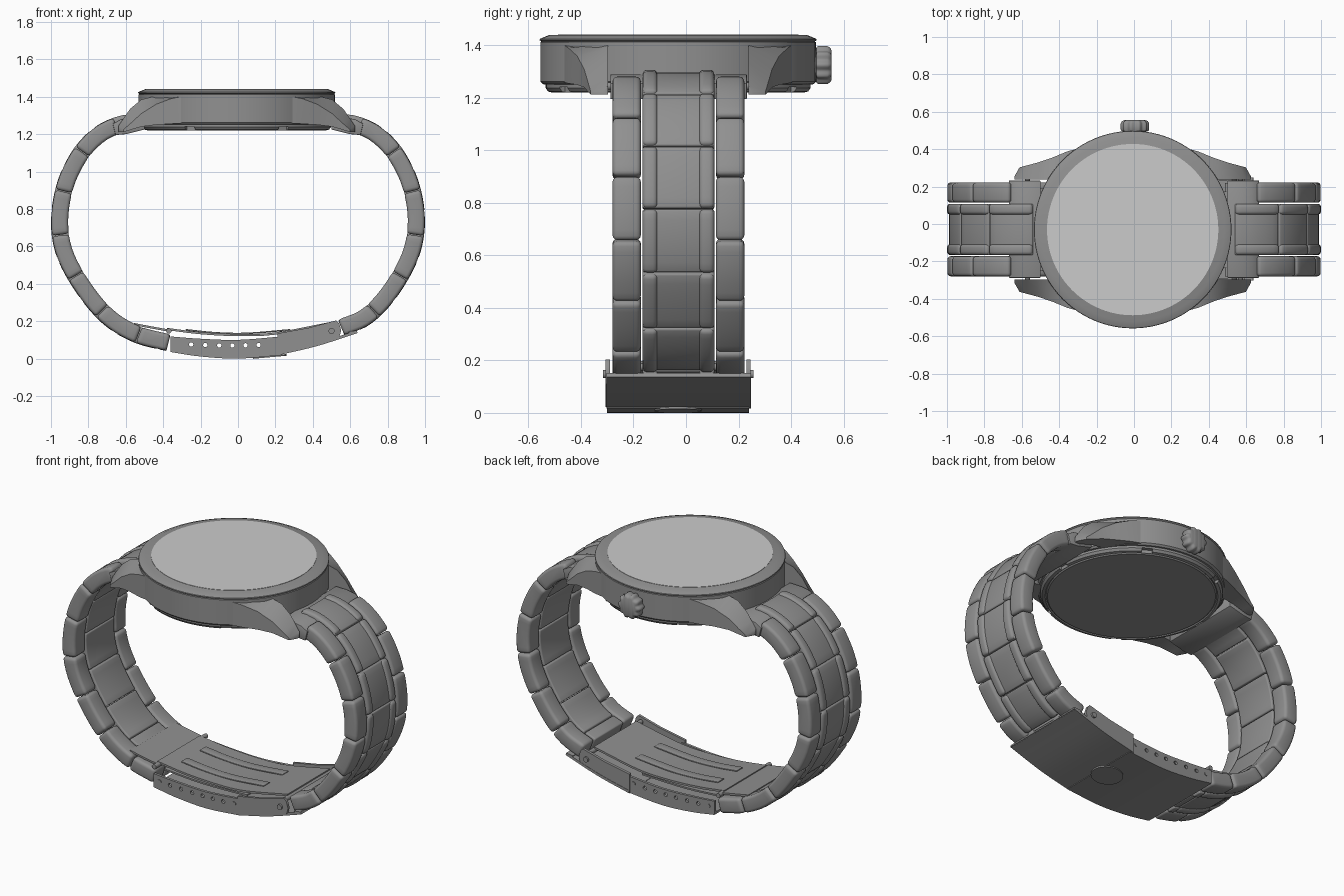
import bpy, bmesh, math
from mathutils import Vector, Matrix

if "Cube" in bpy.data.objects:
    bpy.data.objects.remove(bpy.data.objects["Cube"])

CX, CY = -0.007, -0.03      # case centre
parts = []


def material(name, value):
    m = bpy.data.materials.new(name)
    m.use_nodes = True
    col = (value, value, value, 1)
    m.diffuse_color = col
    m.node_tree.nodes["Principled BSDF"].inputs["Base Color"].default_value = col
    return m


METAL = material("grey metal", 0.28)
GLASS = material("pale glass", 0.6)


def finish(bm, name, mat=METAL, bevel=0.0, segs=3):
    bmesh.ops.recalc_face_normals(bm, faces=bm.faces[:])
    if bevel:
        edges = [e for e in bm.edges if e.calc_face_angle(0) > 0.7]
        bmesh.ops.bevel(bm, geom=edges, offset=bevel, offset_type='OFFSET',
                        segments=segs, profile=0.5, affect='EDGES', clamp_overlap=True)
    me = bpy.data.meshes.new(name)
    bm.to_mesh(me)
    bm.free()
    me.materials.append(mat)
    ob = bpy.data.objects.new(name, me)
    bpy.context.scene.collection.objects.link(ob)
    parts.append(ob)
    return ob


def prism(name, pts, y0, y1, bevel=0.0, segs=3):
    """Side profile (x, z) extruded across the strap."""
    bm = bmesh.new()
    face = bm.faces.new([bm.verts.new((x, y0, z)) for x, z in pts])
    new = bmesh.ops.extrude_face_region(bm, geom=[face])["geom"]
    bmesh.ops.translate(bm, vec=(0, y1 - y0, 0),
                        verts=[v for v in new if isinstance(v, bmesh.types.BMVert)])
    return finish(bm, name, METAL, bevel, segs)


def lathe(name, profile, mat=METAL, steps=96):
    bm = bmesh.new()
    vs = [bm.verts.new((r, 0, z)) for r, z in profile]
    es = [bm.edges.new(p) for p in zip(vs, vs[1:])]
    bmesh.ops.spin(bm, geom=vs + es, cent=(0, 0, 0), axis=(0, 0, 1),
                   angle=math.tau, steps=steps, use_duplicate=False)
    bmesh.ops.remove_doubles(bm, verts=bm.verts[:], dist=1e-4)
    ob = finish(bm, name, mat)
    ob.location = (CX, CY, 0)
    return ob


def smooth_path(pts, n=10):
    """Catmull-Rom curve through the points."""
    p = [Vector(q) for q in pts]
    p = [2 * p[0] - p[1]] + p + [2 * p[-1] - p[-2]]
    out = []
    for a, b, c, d in zip(p, p[1:], p[2:], p[3:]):
        for i in range(n):
            t = i / n
            out.append(0.5 * (2 * b + (c - a) * t + (2 * a - 5 * b + 4 * c - d) * t * t
                              + (3 * b - a - 3 * c + d) * t ** 3))
    return out + [p[-2]]


def cylinders(name, places, radius, depth, segs=20):
    """Round pins lying across the strap."""
    bm = bmesh.new()
    for x, y, z in places:
        m = Matrix.Translation((x, y, z)) @ Matrix.Rotation(math.pi / 2, 4, 'X')
        bmesh.ops.create_cone(bm, cap_ends=True, segments=segs, radius1=radius,
                              radius2=radius, depth=depth, matrix=m)
    return finish(bm, name)


def cut(target, cutter):
    parts.remove(cutter)
    mod = target.modifiers.new("cut", 'BOOLEAN')
    mod.operation = 'DIFFERENCE'
    mod.object = cutter
    mod.solver = 'EXACT'
    cutter.hide_render = True
    cutter.display_type = 'WIRE'
    cutter.hide_set(True)


# Case, bezel, back and glass
lathe("case_body", [(0, 1.25), (.495, 1.25), (.515, 1.252), (.525, 1.262),
                    (.525, 1.412), (.519, 1.415), (0, 1.415)])
lathe("bezel", [(0, 1.414), (.52, 1.414), (.528, 1.42), (.526, 1.425), (.49, 1.44), (0, 1.44)])
lathe("glass", [(0, 1.437), (.458, 1.437), (.458, 1.442), (0, 1.442)], GLASS)
back = lathe("back_cover", [(0, 1.27), (.505, 1.27), (.505, 1.238), (.495, 1.224),
                            (.478, 1.22), (.472, 1.226), (.465, 1.22), (0, 1.22)])
bm = bmesh.new()
for k in range(6):
    a = math.radians(60 * k)
    bmesh.ops.create_cube(bm, size=1, matrix=Matrix.Rotation(a, 4, 'Z')
                          @ Matrix.Translation((.505, 0, 1.228)) @ Matrix.Diagonal((.05, .06, .026, 1)))
notches = finish(bm, "notch_cutter")
notches.location = (CX, CY, 0)
cut(back, notches)

# Lugs: x, outer y, outer top z, inner top z, bottom z
LUG = [(.27, .44, 1.405, 1.412, 1.26), (.35, .418, 1.39, 1.41, 1.255),
       (.43, .385, 1.36, 1.405, 1.25), (.51, .358, 1.31, 1.385, 1.24),
       (.57, .342, 1.255, 1.335, 1.222), (.605, .333, 1.225, 1.285, 1.212),
       (.632, .285, 1.222, 1.245, 1.212)]
for sx, sy, label in [(1, -1, "front_left"), (-1, -1, "front_right"),
                      (1, 1, "back_left"), (-1, 1, "back_right")]:
    bm = bmesh.new()
    rings = [[bm.verts.new((CX + sx * x, CY + sy * y, z))
              for y, z in ((.268, zb), (yo, zb), (yo, zo), (.268, zi))]
             for x, yo, zo, zi, zb in LUG]
    for a, b in zip(rings, rings[1:]):
        for i in range(4):
            j = (i + 1) % 4
            bm.faces.new((a[i], a[j], b[j], b[i]))
    bm.faces.new(rings[0])
    bm.faces.new(rings[-1])
    finish(bm, "lug_" + label)

# Fluted crown on the back side
bm = bmesh.new()
rings = []
for y, s in [(.46, .6), (.492, .6), (.497, .95), (.505, 1), (.538, 1), (.55, .9), (.555, .75)]:
    rings.append([])
    for i in range(80):
        a = math.tau * i / 80
        r = s * (.071 + .005 * math.cos(10 * a))
        rings[-1].append(bm.verts.new((.005 + r * math.cos(a), y, 1.325 + r * math.sin(a))))
for a, b in zip(rings, rings[1:]):
    for i in range(80):
        bm.faces.new((a[i], a[i - 1], b[i - 1], b[i]))
bm.faces.new(rings[0])
bm.faces.new(rings[-1])
finish(bm, "crown")

# Bracelet links along each half of the loop
TOP = [(.53, 1.262), (.63, 1.25), (.74, 1.198), (.84, 1.095), (.92, .935), (.953, .74)]
HALVES = {"left": (1, TOP + [(.92, .55), (.81, .355), (.685, .225), (.55, .165)]),
          "right": (-1, TOP + [(.925, .56), (.82, .37), (.69, .22), (.54, .13), (.37, .085)])}
PITCH = 0.235

for side, (sx, pts) in HALVES.items():
    path = smooth_path(pts)
    dist = [0]
    for a, b in zip(path, path[1:]):
        dist.append(dist[-1] + (b - a).length)
    total = dist[-1]

    def at(s):
        i = max(k for k in range(len(path) - 1) if dist[k] <= s + 1e-6)
        d = (path[i + 1] - path[i]).normalized()
        return path[i] + d * (s - dist[i]), Vector((-d.y, d.x))

    def link(name, s0, s1, y0, y1, out, inn, bevel):
        samples = [at(s0 + (s1 - s0) * k / 6) for k in range(7)]
        outer = [p + n * out for p, n in samples]
        inner = [p - n * inn for p, n in reversed(samples)]
        prism(name, [(sx * p.x, p.y) for p in outer + inner], y0, y1, bevel)

    def row(first):
        s = first
        while s < total - 0.04:
            yield max(s, 0) + .002, min(s + PITCH, total) - .002
            s += PITCH

    for k, (a, b) in enumerate(row(0.12)):
        for label, y0, y1 in (("front", -.28, -.172), ("back", .114, .222)):
            link(f"{side}_{label}_link_{k}", a, b, y0, y1, .045, .045, .018)
    for k, (a, b) in enumerate(row(0.005)):
        link(f"{side}_centre_link_{k}", a, b, -.166, .108, .036, .043, .008)
        for label, y0, y1 in (("front", -.166, -.108), ("back", .05, .108)):
            link(f"{side}_{label}_rib_{k}", a, b, y0, y1, .047, .03, .018)

    # End piece between the lugs
    prism(side + "_end_piece", [(sx * x, z) for x, z in
          [(.5, 1.29), (.58, 1.288), (.63, 1.278), (.67, 1.255), (.655, 1.195), (.6, 1.2), (.5, 1.225)]],
          -.288, .232, .004, 2)
    cylinders(side + "_spring_bar", [(sx * .57, CY, 1.245)], .014, .58)


# Folding clasp
def band(pts, th):
    """Thin curved sheet profile, or a wall when given two edges."""
    low = smooth_path(pts, 5)
    high = smooth_path(th, 5) if isinstance(th, list) else [p + Vector((0, th)) for p in low]
    return [tuple(p) for p in low + high[::-1]]


BASE = [(-.36, .035), (-.2, .011), (0, 0), (.23, .018)]
RIM = [(-.36, .118), (-.2, .106), (0, .1), (.23, .118)]
COVER = [(.21, .017), (.42, .066), (.635, .135)]
prism("clasp_base", band(BASE, .014), -.298, .238)
prism("clasp_cover", band(COVER, .016), -.303, .248)
prism("clasp_cover_lip", [(.6, .125), (.64, .137), (.635, .15), (.59, .145)], -.303, .248)

holes = [(x, .07 + .12 * (x + .04) ** 2) for x in (-.25, -.175, -.1, -.03, .04, .11)]
for label, y0, y1, edge in (("front", -.3, -.284, -1), ("back", .224, .24, 1)):
    wall = prism(f"clasp_{label}_wall", band(BASE, RIM), y0, y1)
    mid = (y0 + y1) / 2
    cut(wall, cylinders(f"{label}_hole_cutter", [(x, mid, z) for x, z in holes], .0115, .06))
    cylinders(f"clasp_{label}_pins", [(-.32, mid, .08), (.185, mid, .08)], .012, .024)
    # Raised cover flaps with a rivet
    shift = edge * .006
    prism(f"cover_{label}_flap", [(.21, .022), (.54, .108), (.552, .15), (.54, .19), (.525, .204),
                                  (.38, .165), (.21, .134)], y0 + shift, y1 + shift)
    cylinders(f"cover_{label}_rivet", [(.5, mid + edge * .012, .148)], .016, .026)

# Inner folding blades with raised long ribs
BLADE = [(-.38, .152), (-.2, .13), (0, .12), (.2, .128), (.5, .185)]
prism("folding_blade", band(BLADE, .012), -.235, .175)
RIB = [(-.28, .15), (-.12, .134), (.05, .131), (.28, .15)]
for label, y in (("front", -.15), ("back", .03)):
    prism(f"blade_{label}_rib", band(RIB, .008), y, y + .06, .005, 2)
prism("lower_blade", band([(-.36, .1), (-.1, .085), (.2, .09)], .01), -.2, .14)
prism("blade_tongue", band([(-.555, .178), (-.46, .16), (-.36, .142)], .012), -.25, .19)
cylinders("blade_hinge", [(-.37, CY, .148), (.5, CY, .175)], .014, .5)

# Thumb notch plate under the clasp
bm = bmesh.new()
bmesh.ops.create_cone(bm, cap_ends=True, segments=40, radius1=.09, radius2=.09, depth=.009,
                      matrix=Matrix.Translation((.17, CY, .0115)) @ Matrix.Rotation(-.09, 4, 'Y'))
finish(bm, "thumb_notch")

# Soft shading with crisp edges
bpy.ops.object.select_all(action='DESELECT')
for ob in parts:
    ob.select_set(True)
bpy.context.view_layer.objects.active = parts[0]
bpy.ops.object.shade_smooth_by_angle(angle=math.radians(35))
